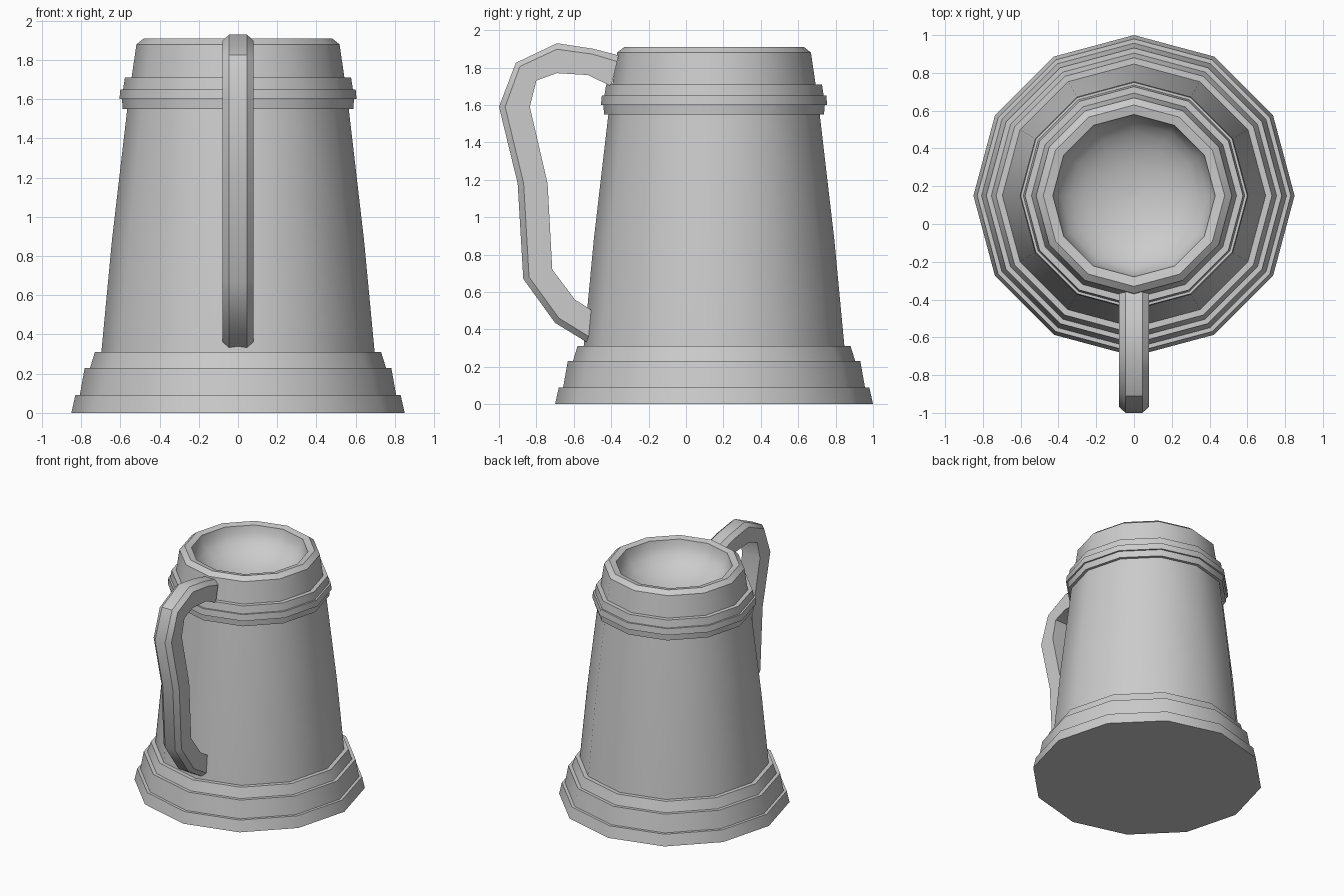
import bpy, bmesh, math
from mathutils import Vector

if "Cube" in bpy.data.objects:
    bpy.data.objects.remove(bpy.data.objects["Cube"], do_unlink=True)

# One plain grey for the whole tankard
grey = bpy.data.materials.new("plain grey")
grey.use_nodes = True
grey.diffuse_color = (0.6, 0.6, 0.6, 1)
grey.node_tree.nodes["Principled BSDF"].inputs["Base Color"].default_value = grey.diffuse_color

SIDES = 12
AXIS_Y = 0.15


def finish(name, bm):
    bmesh.ops.recalc_face_normals(bm, faces=bm.faces)
    mesh = bpy.data.meshes.new(name)
    bm.to_mesh(mesh)
    bm.free()
    mesh.materials.append(grey)
    obj = bpy.data.objects.new(name, mesh)
    bpy.context.collection.objects.link(obj)
    bpy.ops.object.select_all(action="DESELECT")
    obj.select_set(True)
    bpy.context.view_layer.objects.active = obj
    bpy.ops.object.shade_smooth_by_angle(angle=math.radians(35))


def skin(name, rings):
    """Join equal closed rings of points and cap both ends."""
    bm = bmesh.new()
    loops = [[bm.verts.new(p) for p in ring] for ring in rings]
    for a, b in zip(loops, loops[1:]):
        for i in range(len(a)):
            j = (i + 1) % len(a)
            bm.faces.new((a[i], a[j], b[j], b[i]))
    bm.faces.new(loops[0])
    bm.faces.new(loops[-1])
    finish(name, bm)


def ring(radius, z):
    steps = [2 * math.pi * i / SIDES for i in range(SIDES)]
    return [(radius * math.sin(a), AXIS_Y + radius * math.cos(a), z) for a in steps]


# Body: stepped foot, tapered wall, raised band, neck and bevelled rim
profile = [
    (0.85, 0), (0.83, 0.09), (0.807, 0.09), (0.782, 0.23), (0.755, 0.23),
    (0.73, 0.31), (0.697, 0.31), (0.643, 0.88), (0.565, 1.55),
    (0.588, 1.55), (0.592, 1.60), (0.605, 1.60), (0.60, 1.65),
    (0.586, 1.65), (0.577, 1.71), (0.543, 1.71), (0.518, 1.88),
    (0.48, 1.91), (0.43, 1.90),
]
# Rounded hollow inside the rim
RIM, DEPTH, STEPS = 0.43, 0.25, 7
for i in range(1, STEPS):
    t = math.pi / 2 * i / STEPS
    profile.append((RIM * math.cos(t), 1.90 - DEPTH * math.sin(t)))
profile.append((0.01, 1.90 - DEPTH))
skin("tankard_body", [ring(r, z) for r, z in profile])

# Handle: outer and inner side outlines (y, z), with the outer corners bevelled
outer = [(-0.36, 1.865), (-0.495, 1.90), (-0.69, 1.93), (-0.91, 1.825), (-1, 1.59),
         (-0.90, 1.18), (-0.87, 0.67), (-0.70, 0.435), (-0.52, 0.325)]
inner = [(-0.40, 1.70), (-0.525, 1.76), (-0.69, 1.77), (-0.80, 1.73), (-0.835, 1.59),
         (-0.74, 1.18), (-0.715, 0.72), (-0.595, 0.56), (-0.50, 0.50)]
sections = []
for o, n in zip(outer, inner):
    o, n = Vector((0, *o)), Vector((0, *n))
    bevel = o.lerp(n, 0.2)
    half = [(o, 0.045), (bevel, 0.08), (n, 0.08)]
    right = [p + Vector((w, 0, 0)) for p, w in half]
    left = [p - Vector((w, 0, 0)) for p, w in reversed(half)]
    sections.append(right + left)
skin("handle", sections)
